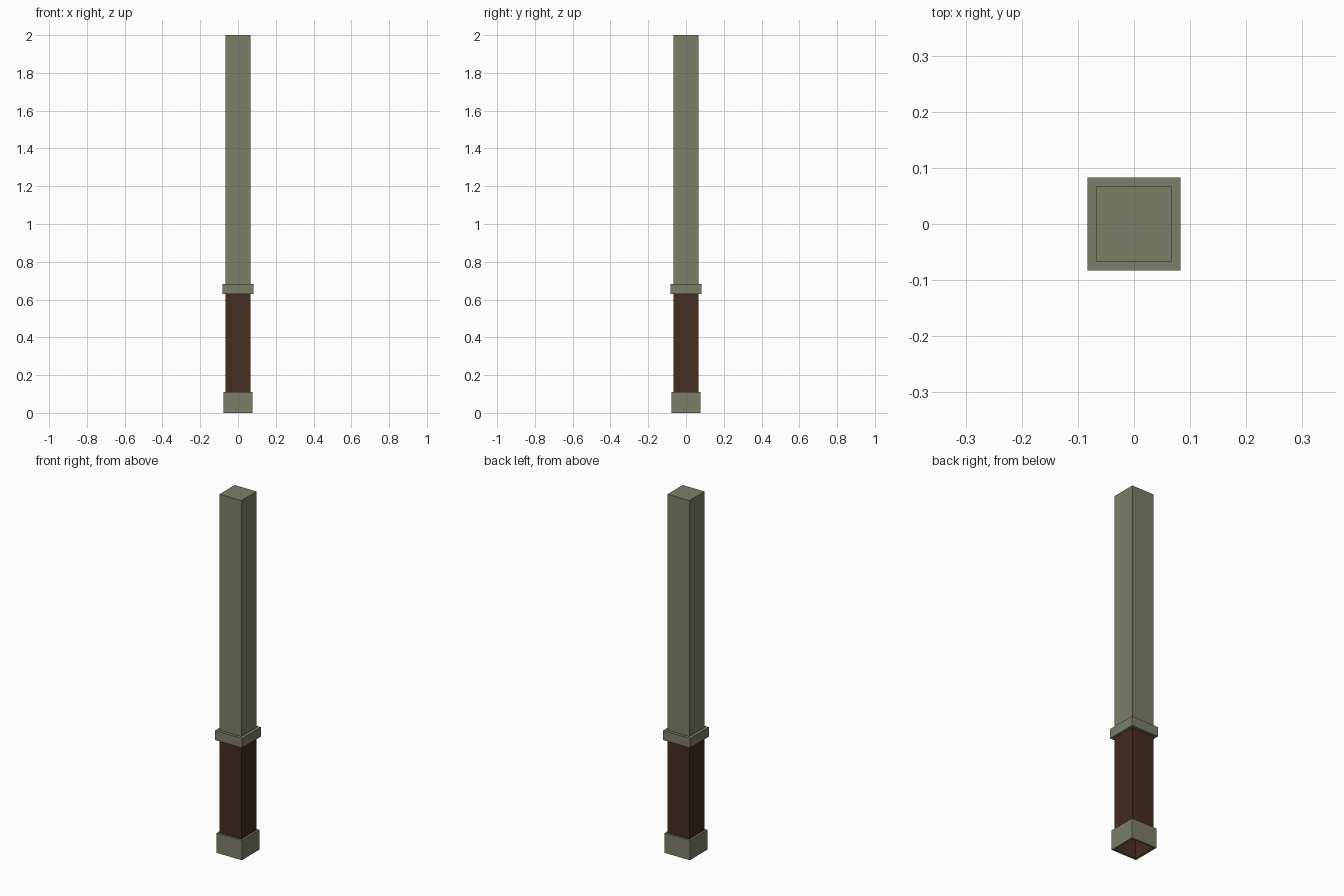
import bpy
import bmesh

cube = bpy.data.objects.get("Cube")
if cube:
    bpy.data.objects.remove(cube, do_unlink=True)


def make_material(name, color):
    mat = bpy.data.materials.new(name)
    mat.use_nodes = True
    mat.diffuse_color = color
    mat.node_tree.nodes["Principled BSDF"].inputs["Base Color"].default_value = color
    return mat


def square_loft(name, profile, mat, close_top=False):
    """Stack square rings given as (half width, height) and skin them."""
    bm = bmesh.new()
    rings = [[bm.verts.new((sx * half, sy * half, z))
              for sx, sy in ((-1, -1), (1, -1), (1, 1), (-1, 1))]
             for half, z in profile]
    for low, high in zip(rings, rings[1:]):
        for i in range(4):
            j = (i + 1) % 4
            bm.faces.new((low[i], low[j], high[j], high[i]))
    if close_top:
        bm.faces.new(rings[-1])
    mesh = bpy.data.meshes.new(name)
    bm.to_mesh(mesh)
    bm.free()
    mesh.materials.append(mat)
    obj = bpy.data.objects.new(name, mesh)
    bpy.context.collection.objects.link(obj)
    return obj


def band(name, inner, outer, bottom, top, mat):
    """Square band wrapped around the shaft."""
    return square_loft(name, [(inner, bottom), (outer, bottom),
                              (outer, top), (inner, top)], mat)


metal = make_material("grey_olive_metal", (0.207, 0.207, 0.141, 1))
leather = make_material("dark_brown_grip", (0.061, 0.025, 0.016, 1))

SHAFT = 0.067
GRIP_TOP = 0.63

# Hollow grip, open at the bottom, with the closed shaft above it
square_loft("grip", [(SHAFT, 0), (SHAFT, GRIP_TOP)], leather)
square_loft("shaft", [(SHAFT, GRIP_TOP), (SHAFT, 2)], metal, close_top=True)

# Bands at the grip's two ends
band("pommel_band", SHAFT, 0.078, 0, 0.11, metal)
band("collar", SHAFT, 0.083, GRIP_TOP, 0.683, metal)
